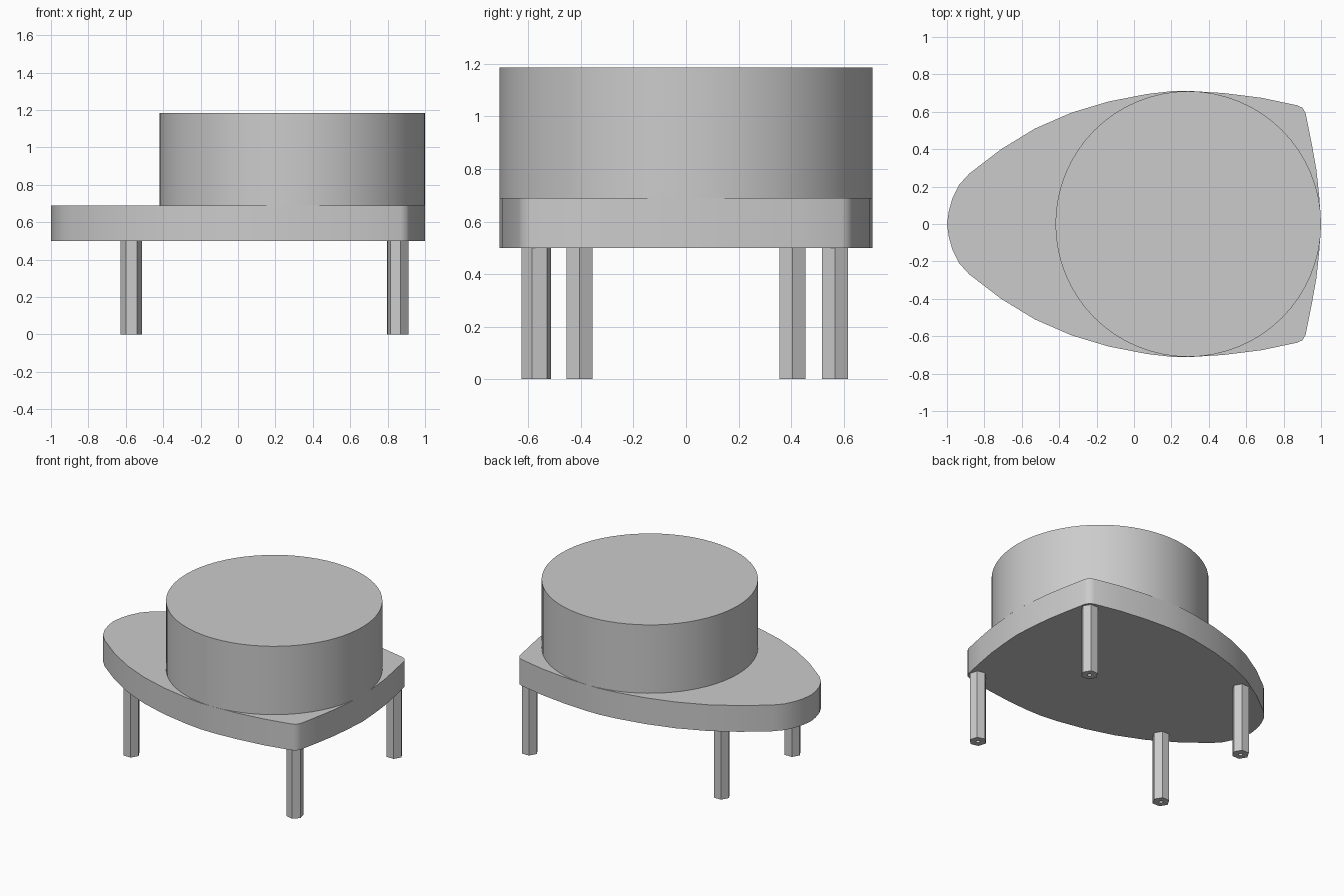
import bpy
import bmesh
from math import cos, sin, radians, tau

cube = bpy.data.objects.get("Cube")
if cube:
    bpy.data.objects.remove(cube, do_unlink=True)

grey = bpy.data.materials.new("plain grey")
grey.use_nodes = True
colour = (0.6, 0.6, 0.6, 1)
grey.diffuse_color = colour
grey.node_tree.nodes["Principled BSDF"].inputs["Base Color"].default_value = colour


def loft(name, rings, smooth=None):
    """Skin a stack of equal-count rings and cap both ends."""
    bm = bmesh.new()
    loops = [[bm.verts.new(p) for p in ring] for ring in rings]
    for a, b in zip(loops, loops[1:]):
        for i in range(len(a)):
            j = (i + 1) % len(a)
            bm.faces.new((a[i], a[j], b[j], b[i]))
    bm.faces.new(loops[0])
    bm.faces.new(loops[-1])
    bmesh.ops.recalc_face_normals(bm, faces=bm.faces)
    mesh = bpy.data.meshes.new(name)
    bm.to_mesh(mesh)
    bm.free()
    mesh.materials.append(grey)
    obj = bpy.data.objects.new(name, mesh)
    bpy.context.collection.objects.link(obj)
    if smooth:
        bpy.ops.object.select_all(action="DESELECT")
        obj.select_set(True)
        bpy.context.view_layer.objects.active = obj
        bpy.ops.object.shade_smooth_by_angle(angle=radians(smooth))
    return obj


def circle(x, y, z, r, n, turn=0.0):
    return [(x + r * cos(tau * i / n + turn), y + r * sin(tau * i / n + turn), z)
            for i in range(n)]


# Rounded wedge-shaped base plate, mirrored across its long axis
half = [(-1, 0), (-0.99, 0.07), (-0.97, 0.14), (-0.935, 0.21), (-0.88, 0.27),
        (-0.71, 0.4), (-0.53, 0.51), (-0.335, 0.595), (-0.135, 0.655),
        (0.07, 0.695), (0.2, 0.71), (0.32, 0.71), (0.48, 0.7), (0.68, 0.675),
        (0.87, 0.635), (0.9, 0.622), (0.917, 0.594), (0.95, 0.43),
        (0.975, 0.29), (0.99, 0.15), (1, 0)]
outline = half + [(x, -y) for x, y in half[-2:0:-1]]
loft("base_plate", [[(x, y, z) for x, y in outline] for z in (0.5, 0.69)], 40)

# Round drum on top
loft("drum", [circle(0.29, 0, z, 0.71, 64) for z in (0.69, 1.185)], 40)


# Hexagonal standoff legs with a small round hole in the foot
def leg(name, x, y, turn=0.0):
    def hexagon(z):
        ring = []
        for i in range(12):
            r = 0.0575 * (cos(tau / 12) if i % 2 else 1)
            a = tau * i / 12 + turn
            ring.append((x + r * cos(a), y + r * sin(a), z))
        return ring
    hole = [circle(x, y, z, 0.014, 12, turn) for z in (0.12, 0)]
    loft(name, hole + [hexagon(0), hexagon(0.5)])


leg("right_front_leg", -0.57, -0.405)
leg("right_back_leg", -0.57, 0.405)
leg("left_front_leg", 0.855, -0.57, radians(-15))
leg("left_back_leg", 0.855, 0.567)
